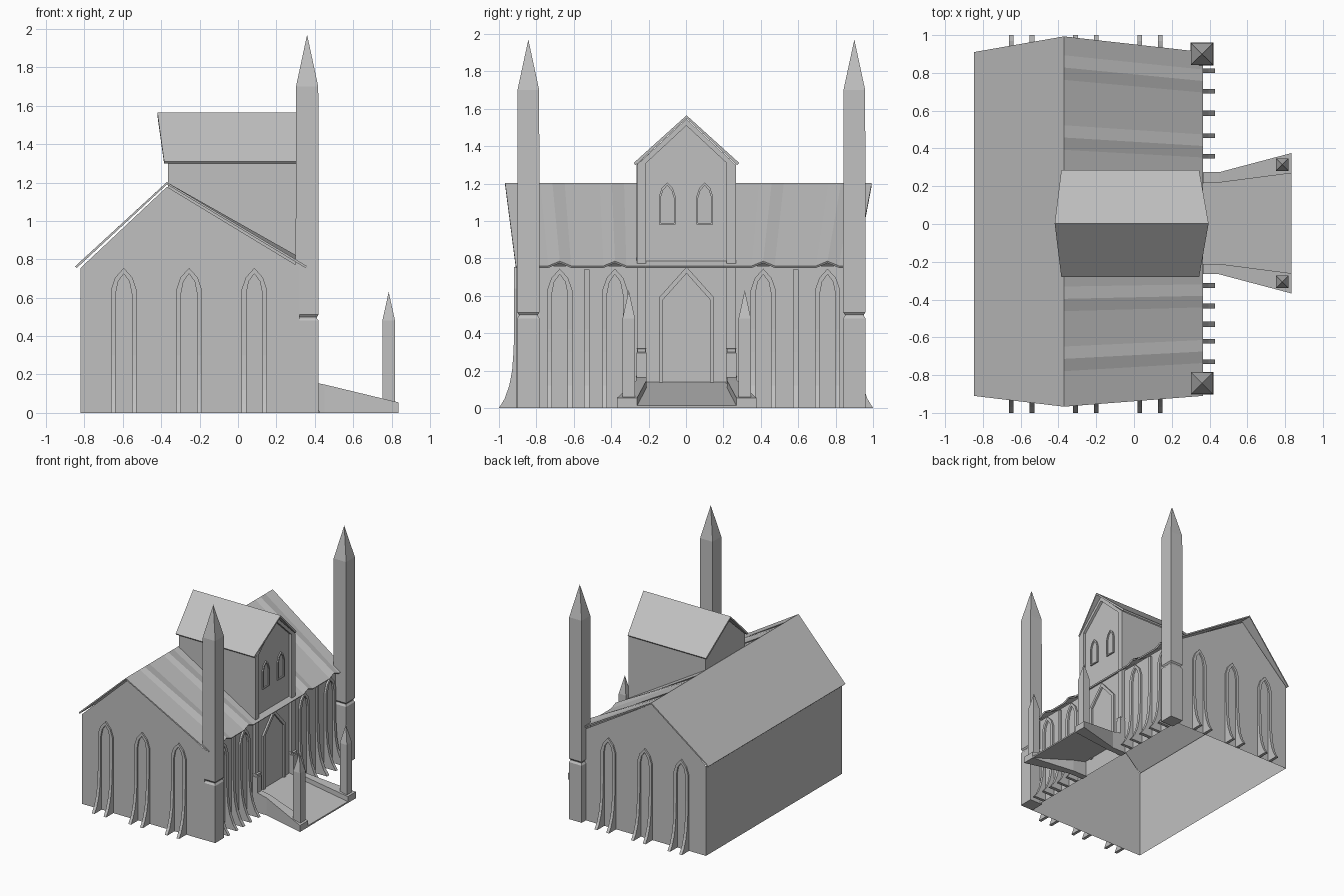
import bpy, bmesh
from mathutils import Vector

cube = bpy.data.objects.get("Cube")
if cube:
    bpy.data.objects.remove(cube, do_unlink=True)

stone = bpy.data.materials.new("grey stone")
stone.use_nodes = True
GREY = (0.53, 0.53, 0.53, 1)
stone.diffuse_color = GREY
stone.node_tree.nodes["Principled BSDF"].inputs["Base Color"].default_value = GREY


def make(name, verts, faces, closed=True, thickness=0):
    bm = bmesh.new()
    vs = [bm.verts.new(v) for v in verts]
    for f in faces:
        bm.faces.new([vs[i] for i in f])
    bmesh.ops.remove_doubles(bm, verts=bm.verts, dist=0.0001)
    if closed:
        bmesh.ops.recalc_face_normals(bm, faces=bm.faces)
    mesh = bpy.data.meshes.new(name)
    bm.to_mesh(mesh)
    bm.free()
    mesh.materials.append(stone)
    ob = bpy.data.objects.new(name, mesh)
    bpy.context.scene.collection.objects.link(ob)
    if thickness:
        mod = ob.modifiers.new("thickness", "SOLIDIFY")
        mod.thickness = thickness
        mod.offset = -1
    return ob


def loft(name, rings):
    """Bridge four-sided rings into a closed solid."""
    n = len(rings)
    faces = [(0, 1, 2, 3), tuple(4 * (n - 1) + k for k in range(4))]
    for i in range(n - 1):
        for k in range(4):
            a, b = 4 * i + k, 4 * i + (k + 1) % 4
            faces.append((a, b, b + 4, a + 4))
    return make(name, [p for r in rings for p in r], faces)


def post(name, x, y, steps):
    """Square post from (half width, height) steps."""
    loft(name, [[(x - h, y - h, z), (x + h, y - h, z),
                 (x + h, y + h, z), (x - h, y + h, z)] for h, z in steps])


def frame(name, origin, along, out, half):
    """Raised arch frame; half lists (outer u, outer z, inner u, inner z, depth) up to the apex."""
    o, u, n, up = Vector(origin), Vector(along), Vector(out), Vector((0, 0, 1))
    path = [(-a, b, -c, d, e) for a, b, c, d, e in half]
    path += [s for s in reversed(half[:-1])]
    rings = []
    for a, b, c, d, e in path:
        po, pi = o + u * a + up * b, o + u * c + up * d
        rings.append([po, po + n * e, pi + n * e, pi])
    loft(name, rings)


# Flared leg profile shared by window frames and the single ribs
FLARE = [(0, 1), (0.05, 0.68), (0.12, 0.42), (0.2, 0.26), (0.3, 0.18), (0.42, 0.14)]


def window(name, origin, along, out, reach, lift=0):
    half = [(0.067, z, 0.042, z, reach * f) for z, f in FLARE]
    d = reach * 0.14
    half += [(0.067, 0.64 + lift, 0.042, 0.62 + lift, d),
             (0.045, 0.705 + lift, 0.029, 0.685 + lift, d),
             (0, 0.755 + lift, 0, 0.725 + lift, d)]
    frame(name, origin, along, out, half)


# Main walls, open below and under the roof
WX, EX, WY = -0.82, 0.32, 0.905
profile = [(WX, 0), (EX, 0), (EX, 0.76), (-0.37, 1.178), (WX, 0.755)]
make("main_walls", [(x, y, z) for y in (-WY, WY) for x, z in profile],
     [(0, 1, 2, 3, 4), (9, 8, 7, 6, 5), (1, 6, 7, 2), (0, 4, 9, 5)], closed=False)

# Main roof: the entrance slope lifts in a small fold over each window
BAYS = [-0.675, -0.38, 0.413, 0.757]
eave = [(-0.91, 0)]
for c in BAYS:
    eave += [(c - 0.06, 0), (c, 0.025), (c + 0.06, 0)]
eave.append((0.91, 0))
verts, faces = [], []
for y, lift in eave:
    ry = 0.013 + y / 0.91 * 0.98
    verts += [(-0.84, y, 0.755), (-0.37, ry, 1.19), (0.36, y, 0.75 + lift)]
for i in range(len(eave) - 1):
    for k in (0, 1):
        a = 3 * i + k
        faces.append((a, a + 1, a + 4, a + 3))
for i, f in enumerate(faces):
    faces[i] = f[::-1]
make("main_roof", verts, faces, closed=False, thickness=0.012)

# Gable windows on both ends
for side, s in (("front", -1), ("back", 1)):
    for i, x in enumerate((-0.595, -0.255, 0.085)):
        window(f"{side}_window_frame_{i + 1}", (x, s * WY, 0), (1, 0, 0), (0, s, 0), 0.095)

# Entrance side windows and single ribs
for i, y in enumerate(BAYS):
    window(f"entrance_side_window_frame_{i + 1}", (EX, y, 0), (0, 1, 0), (1, 0, 0), 0.11, -0.01)
for i, y in enumerate((-0.53, 0.587)):
    loft(f"wall_rib_{i + 1}", [[(EX, y - 0.015, z), (EX + 0.11 * f, y - 0.015, z),
                                (EX + 0.11 * f, y + 0.015, z), (EX, y + 0.015, z)]
                               for z, f in FLARE + [(0.74, 0.14)]])

# Entrance tower, standing on the roof behind its full-height front
TX, TY = 0.325, 0.265
tower = []
for s in (-1, 1):
    y = s * TY
    tower += [(TX, y, 0), (TX, y, 0.74), (TX, y, 1.3), (-0.365, y, 1.3), (-0.365, y, 1.15)]
tower += [(TX, 0, 1.54), (-0.365, 0, 1.54)]
make("tower_walls", tower,
     [(0, 5, 6, 7, 10, 2, 1), (1, 2, 3, 4), (9, 8, 7, 6), (4, 3, 11, 8, 9)], closed=False)
make("tower_roof",
     [(-0.385, -0.28, 1.31), (0.345, -0.28, 1.31), (0.395, 0.003, 1.565),
      (-0.42, 0.003, 1.565), (-0.385, 0.285, 1.31), (0.345, 0.285, 1.31)],
     [(0, 1, 2, 3), (3, 2, 5, 4)], closed=False, thickness=0.016)
frame("tower_front_frame", (TX, 0.002, 0), (0, 1, 0), (1, 0, 0),
      [(0.265, 0, 0.215, 0, 0.022), (0.265, 1.3, 0.215, 1.31, 0.022), (0, 1.545, 0, 1.51, 0.022)])

# Door and upper windows
frame("door_frame", (TX, 0.003, 0), (0, 1, 0), (1, 0, 0),
      [(0.148, 0.12, 0.125, 0.12, 0.015), (0.148, 0.59, 0.125, 0.58, 0.015),
       (0, 0.755, 0, 0.72, 0.015)])
for i, y in enumerate((-0.1, 0.1)):
    frame(f"tower_window_frame_{i + 1}", (TX, y, 0), (0, 1, 0), (1, 0, 0),
          [(0.045, 0.99, 0.035, 0.99, 0.01), (0.045, 1.13, 0.035, 1.125, 0.01),
           (0.03, 1.175, 0.022, 1.165, 0.01), (0, 1.205, 0, 1.19, 0.01)])
    loft(f"tower_window_sill_{i + 1}", [[(TX, y - 0.045, z), (TX + 0.01, y - 0.045, z),
                                         (TX + 0.01, y + 0.045, z), (TX, y + 0.045, z)]
                                        for z in (0.98, 0.99)])

# Corner spires
for side, y in (("front", -0.843), ("back", 0.9)):
    post(f"{side}_corner_spire", 0.36, y,
         [(0.06, 0), (0.06, 0.48), (0.051, 0.493), (0.051, 0.5), (0.06, 0.512),
          (0.058, 1.7), (0, 1.97)])

# Entrance ramp, side walls, pier bases and pinnacles
STATIONS = [(0.33, 0.215, 0.27, 0.172, 0.14), (0.45, 0.215, 0.27, 0.148, 0.11),
            (0.835, 0.265, 0.372, 0.055, 0.013)]
CY = 0.004
loft("ramp_floor", [[(x, CY - a, f), (x, CY + a, f), (x, CY + a, f - 0.012), (x, CY - a, f - 0.012)]
                    for x, a, b, t, f in STATIONS])
for side, s in (("front", -1), ("back", 1)):
    loft(f"{side}_ramp_wall", [[(x, CY + s * a, 0), (x, CY + s * b, 0),
                                (x, CY + s * b, t), (x, CY + s * a, t)]
                               for x, a, b, t, f in STATIONS])
    post(f"{side}_pier_base", 0.34, 0.002 + s * 0.24,
         [(0.027, 0), (0.027, 0.295), (0.022, 0.3), (0.022, 0.312), (0.027, 0.32)])
    post(f"{side}_ramp_pinnacle", 0.785, CY + s * 0.31, [(0.033, 0), (0.033, 0.48), (0, 0.63)])
